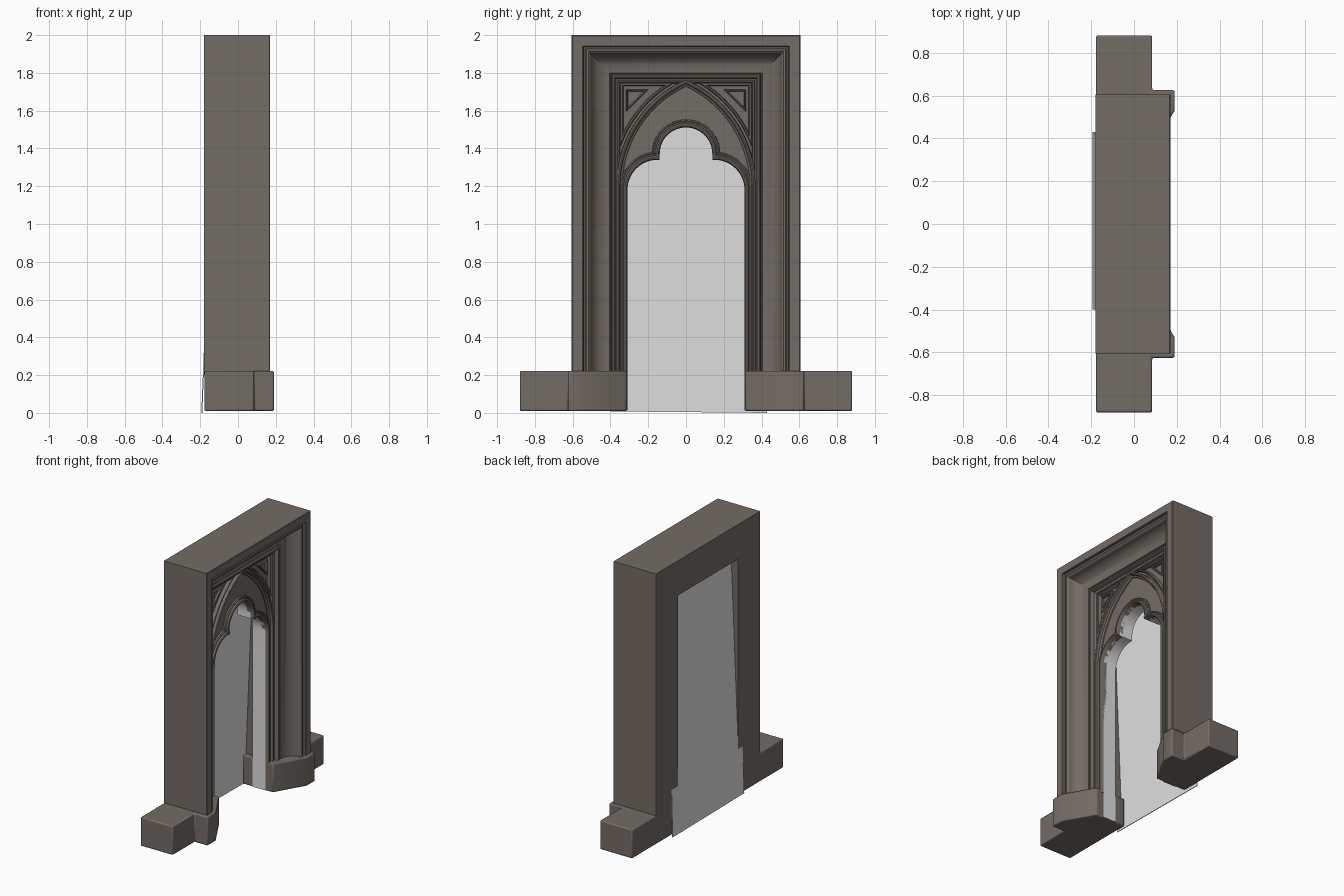
import bpy, bmesh, math
from mathutils import Vector

if "Cube" in bpy.data.objects:
    bpy.data.objects.remove(bpy.data.objects["Cube"])


def material(name, col):
    m = bpy.data.materials.new(name)
    m.diffuse_color = (*col, 1)
    m.use_nodes = True
    m.node_tree.nodes["Principled BSDF"].inputs["Base Color"].default_value = m.diffuse_color
    return m


STONE = material("brown stone", (0.175, 0.150, 0.130))
PALE = material("pale grey", (0.75, 0.75, 0.75))


def finish(bm, name, mats, bevel=0):
    bmesh.ops.recalc_face_normals(bm, faces=bm.faces)
    me = bpy.data.meshes.new(name)
    bm.to_mesh(me)
    bm.free()
    ob = bpy.data.objects.new(name, me)
    bpy.context.collection.objects.link(ob)
    for m in mats:
        me.materials.append(m)
    if bevel:
        b = ob.modifiers.new("soft edges", 'BEVEL')
        b.width, b.segments = bevel, 2
    bpy.ops.object.select_all(action='DESELECT')
    ob.select_set(True)
    bpy.context.view_layer.objects.active = ob
    bpy.ops.object.shade_smooth_by_angle(angle=math.radians(32))
    return ob


def sweep(name, path, profile, closed=False):
    """Sweep an (inward offset, x) profile along a (y, z) path with mitred corners."""
    pts = [Vector(p) for p in path]
    n = len(pts)

    def normal(i):
        d = (pts[(i + 1) % n] - pts[i % n]).normalized()
        return Vector((d.y, -d.x))

    bm = bmesh.new()
    rings = []
    for i, p in enumerate(pts):
        a = normal(i - 1) if closed or i > 0 else normal(i)
        b = normal(i) if closed or i < n - 1 else a
        m = (a + b) / (1 + a.dot(b))
        rings.append([bm.verts.new((x, p.x + m.x * o, p.y + m.y * o)) for o, x in profile])
    k = len(profile)
    for i in range(n if closed else n - 1):
        r, s = rings[i], rings[(i + 1) % n]
        for j in range(k):
            bm.faces.new((r[j], r[(j + 1) % k], s[(j + 1) % k], s[j]))
    if not closed:
        bm.faces.new(rings[0])
        bm.faces.new(rings[-1][::-1])
    bmesh.ops.triangulate(bm, faces=[f for f in bm.faces if len(f.verts) > 4])
    return finish(bm, name, [STONE])


def prism(points, axis_dir):
    bm = bmesh.new()
    f = bm.faces.new([bm.verts.new(p) for p in points])
    g = bmesh.ops.extrude_face_region(bm, geom=[f])
    bmesh.ops.translate(bm, vec=axis_dir,
                        verts=[v for v in g["geom"] if isinstance(v, bmesh.types.BMVert)])
    bmesh.ops.recalc_face_normals(bm, faces=bm.faces)
    return bm


def arc(cy, cz, r, a0, a1, n):
    return [(cy + r * math.cos(math.radians(a0 + (a1 - a0) * i / n)),
             cz + r * math.sin(math.radians(a0 + (a1 - a0) * i / n))) for i in range(n + 1)]


def flip(path):
    return [(-y, z) for y, z in reversed(path)]


# Square outer frame with a hollow moulding
cove = [(0.10 + 0.10 * (1 - math.cos(t)), 0.145 - 0.085 * math.sin(t))
        for t in [math.pi / 2 * i / 10 for i in range(11)]]
frame_profile = [(0, -0.18), (0, 0.166), (0.004, 0.17), (0.058, 0.17), (0.062, 0.166),
                 (0.064, 0.152), (0.072, 0.150), (0.078, 0.157), (0.088, 0.158),
                 (0.096, 0.152)] + cove + [
                 (0.204, 0.046), (0.209, 0.046), (0.211, 0.058), (0.217, 0.064),
                 (0.225, 0.062), (0.230, 0.052), (0.232, 0.035), (0.240, 0.032),
                 (0.244, 0.038), (0.252, 0.034), (0.255, 0.022), (0.255, -0.18)]
sweep("outer_frame", [(-0.605, 0.2), (-0.605, 2), (0.605, 2), (0.605, 0.2)], frame_profile)

# Trefoil outline of the opening
left_lobe = [(-0.31, 0.012)] + arc(-0.15, 1.18, 0.16, 180, 90, 14) + [(-0.14, 1.34)]
top_lobe = [(-0.14, 1.34)] + arc(0, 1.372, 0.139, 180, 0, 28) + [(0.14, 1.34)]
trefoil = left_lobe + top_lobe[1:-1] + flip(left_lobe)

# Arch plate, with a pale reveal inside the opening
outline = [(-0.36, 0.012), (-0.36, 1.755), (0.36, 1.755), (0.36, 0.012)] + flip(trefoil)[::-1][::-1][::1]
outline = outline[:4] + list(reversed(trefoil))
bm = prism([(-0.10, y, z) for y, z in outline], (0.105, 0, 0))
for f in bm.faces:
    c = f.calc_center_median()
    if abs(f.normal.x) < 0.5 and abs(c.y) < 0.33 and 0.1 < c.z < 1.6:
        f.material_index = 1
bmesh.ops.triangulate(bm, faces=[f for f in bm.faces if len(f.verts) > 4])
finish(bm, "arch_plate", [STONE, PALE])

# Roll moulding around the trefoil
roll = [(0, -0.02), (0, 0.022), (-0.006, 0.032), (-0.014, 0.034), (-0.021, 0.030),
        (-0.024, 0.018), (-0.030, 0.016), (-0.036, 0.020), (-0.042, 0.016), (-0.044, -0.02)]
sweep("left_lobe_moulding", [(-0.31, 0.2)] + left_lobe[1:], roll)
sweep("top_lobe_moulding", top_lobe, roll)
sweep("right_lobe_moulding", flip([(-0.31, 0.2)] + left_lobe[1:]), roll)

# Pointed arch rib
R, CY, CZ = 0.616, 0.246, 1.2
apex = math.degrees(math.acos(CY / R))
left_arc = arc(CY, CZ, R, 180, 180 - apex, 24)
left_arc[-1] = (0, left_arc[-1][1])
rib_path = [(-0.37, 0.2)] + left_arc + flip(left_arc)[1:] + [(0.37, 0.2)]
rib = [(0, -0.02), (0, 0.028), (0.005, 0.038), (0.012, 0.042), (0.019, 0.038),
       (0.022, 0.022), (0.028, 0.020), (0.033, 0.014), (0.035, -0.02)]
sweep("pointed_arch_rib", rib_path, rib)

# Spandrel trims: a curved triangle and a small corner triangle on each side
r2 = R + 0.012
yo, zo = 0.348, 1.748
a_top = math.degrees(math.asin((zo - CZ) / r2))
a_low = math.degrees(math.acos((yo + CY) / r2))
big = [(yo, zo)] + arc(-CY, CZ, r2, a_low, a_top, 14)
small = [(0.318, 1.712), (0.318, 1.595), (0.200, 1.712)]
trim = [(0, -0.02), (0, 0.022), (0.005, 0.030), (0.011, 0.030), (0.016, 0.022), (0.018, -0.02)]
thin = [(0, -0.02), (0, 0.018), (0.004, 0.023), (0.009, 0.018), (0.011, -0.02)]
for side, fix in (("right", lambda p: p), ("left", flip)):
    sweep(side + "_spandrel_trim", fix(big), trim, closed=True)
    sweep(side + "_corner_trim", fix(small), thin, closed=True)

# Stepped plinth blocks with a splayed inner face
plan = [(-0.178, 0.313), (-0.178, 0.88), (0.085, 0.88), (0.085, 0.625),
        (0.19, 0.625), (0.19, 0.53), (0.065, 0.313)]
for side, s in (("right", 1), ("left", -1)):
    bm = prism([(x, y * s, 0.01) for x, y in plan], (0, 0, 0.212))
    finish(bm, side + "_plinth", [STONE], bevel=0.008)

# Leaning pale panel closing the back of the opening
bm = prism([(-0.194, -0.40, 0.008), (-0.194, 0.43, 0.0),
            (-0.122, 0.40, 1.76), (-0.122, -0.40, 1.76)], (0.005, 0, 0))
finish(bm, "back_panel", [PALE])
